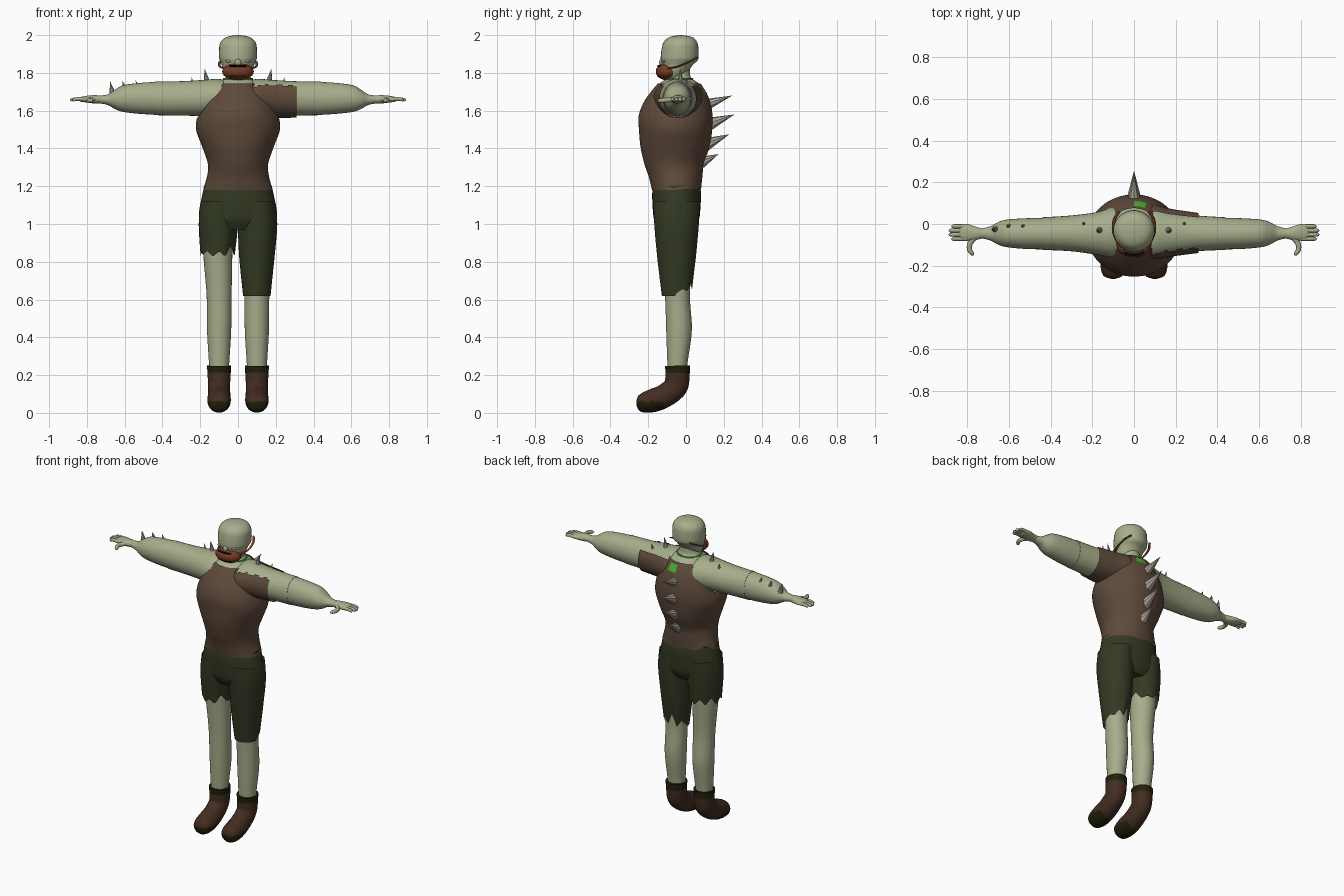
import bpy, bmesh, math, random
from mathutils import Vector

random.seed(4)
if "Cube" in bpy.data.objects:
    bpy.data.objects.remove(bpy.data.objects["Cube"])


def material(name, *rgb):
    col = [(c / 255) ** 2.2 for c in rgb] + [1]
    m = bpy.data.materials.new(name)
    m.use_nodes = True
    m.diffuse_color = col
    bsdf = m.node_tree.nodes["Principled BSDF"]
    bsdf.inputs["Base Color"].default_value = col
    bsdf.inputs["Roughness"].default_value = 0.8
    return m


SKIN = material("pale green skin", 165, 172, 138)
SHIRT = material("brown cloth", 94, 75, 61)
TROUSERS = material("dark green cloth", 54, 60, 40)
BOOT = material("dark brown leather", 68, 48, 38)
CUFF = material("dark olive trim", 38, 37, 18)
MASK = material("rust leather", 116, 62, 42)
GRILL = material("black metal", 22, 20, 20)
BONE = material("bone", 172, 164, 150)
GREEN = material("bright green", 70, 175, 50)


def finish(name, bm, mats, rule=None, smooth=True):
    bmesh.ops.recalc_face_normals(bm, faces=bm.faces)
    if rule:
        for f in bm.faces:
            f.material_index = rule(f.calc_center_median())
    me = bpy.data.meshes.new(name)
    bm.to_mesh(me)
    bm.free()
    for m in mats:
        me.materials.append(m)
    ob = bpy.data.objects.new(name, me)
    bpy.context.collection.objects.link(ob)
    if smooth:
        bpy.ops.object.select_all(action="DESELECT")
        ob.select_set(True)
        bpy.context.view_layer.objects.active = ob
        bpy.ops.object.shade_smooth_by_angle(angle=math.radians(40))
    return ob


def spline(st, sub):
    """Catmull-Rom through stations of (x, y, z, half width, half depth)."""
    out = []
    for i in range(len(st) - 1):
        p0, p1, p2, p3 = (st[max(0, min(len(st) - 1, i + k))] for k in (-1, 0, 1, 2))
        for s in range(sub):
            t = s / sub
            out.append([b + t / 2 * (c - a + t * (2*a - 5*b + 4*c - d + t * (3*(b - c) + d - a)))
                        for a, b, c, d in zip(p0, p1, p2, p3)])
    return out + [list(st[-1])]


def tube(st, side, axis=None, n=32, sub=5, cap=True, hem=None):
    """Skin elliptical rings; hem(angle) raises the first ring and fades upward."""
    rings = spline(st, sub)
    pts = [Vector(r[:3]) for r in rings]
    side = Vector(side)
    bm = bmesh.new()
    loops = []
    for i, r in enumerate(rings):
        t = Vector(axis) if axis else (pts[min(i + 1, len(pts) - 1)] - pts[max(i - 1, 0)]).normalized()
        up = t.cross(side)
        loop = []
        for k in range(n):
            a = math.tau * k / n
            p = pts[i] + side * r[3] * math.cos(a) + up * r[4] * math.sin(a)
            if hem:
                p.z += hem(k / n) * max(0, 1 - (pts[i].z - pts[0].z) / 0.2)
            loop.append(bm.verts.new(p))
        loops.append(loop)
    for lo, hi in zip(loops, loops[1:]):
        for k in range(n):
            bm.faces.new((lo[k], lo[(k + 1) % n], hi[(k + 1) % n], hi[k]))
    if cap:
        bm.faces.new(loops[0])
        bm.faces.new(loops[-1])
    return bm


def upright(st, **kw):
    return tube(st, (1, 0, 0), (0, 0, 1), **kw)


def torn(amp, back_only=False, teeth=17):
    h = [random.uniform(0, 1) * (k % 2 + 0.3) for k in range(teeth)]

    def f(u):
        k, t = int(u * teeth), u * teeth % 1
        v = h[k % teeth] * (1 - t) + h[(k + 1) % teeth] * t
        return amp * v * (not back_only or u < 0.5)
    return f


def ball(name, loc, size, mat):
    bm = bmesh.new()
    bmesh.ops.create_uvsphere(bm, u_segments=24, v_segments=14, radius=1)
    for v in bm.verts:
        v.co = Vector(loc) + Vector(size) * v.co
        v.co = Vector(v.co)
    return finish(name, bm, [mat])


def ellipsoid(name, loc, size, mat):
    bm = bmesh.new()
    bmesh.ops.create_uvsphere(bm, u_segments=24, v_segments=14, radius=1)
    bmesh.ops.scale(bm, vec=size, verts=bm.verts)
    bmesh.ops.translate(bm, vec=loc, verts=bm.verts)
    return finish(name, bm, [mat])


def spike(name, base, tip, r, n=9):
    bm = bmesh.new()
    base, d = Vector(base), Vector(tip) - Vector(base)
    bmesh.ops.create_cone(bm, cap_ends=True, segments=n, radius1=r, radius2=0, depth=d.length)
    q = d.to_track_quat("Z", "Y")
    for v in bm.verts:
        v.co = base + d / 2 + q @ v.co
    finish(name, bm, [BONE], smooth=False)


# torso, bare and clothed
TORSO = [(0, -.05, 1.18, .184, .13), (0, -.055, 1.25, .164, .142), (0, -.063, 1.32, .16, .158),
         (0, -.058, 1.41, .19, .183), (0, -.055, 1.5, .222, .194), (0, -.055, 1.57, .215, .196),
         (0, -.048, 1.64, .19, .178), (0, -.04, 1.7, .155, .146), (0, -.036, 1.745, .12, .112)]
skin_rings = [(x, y, z, a - .01, b - .01) for x, y, z, a, b in TORSO]
skin_rings += [(0, -.035, 1.775, .068, .062), (0, -.032, 1.81, .055, .053), (0, -.035, 1.86, .055, .053)]
finish("body", upright(skin_rings), [SKIN])

bm = upright(TORSO, n=64, cap=False, hem=torn(.035, True))
cut_co, cut_no = Vector((-.15, 0, 1.65)), Vector((-.8, 0, .6))
bmesh.ops.bisect_plane(bm, geom=bm.verts[:] + bm.edges[:] + bm.faces[:], plane_co=cut_co, plane_no=cut_no, clear_outer=True)
finish("shirt", bm, [SHIRT, GREEN],
       lambda c: int(c.y > 0 and 0 < c.x < .055 and 1.69 < c.z < 1.73))

# glowing collar
bm = tube([(.074 * math.cos(a), -.035 + .068 * math.sin(a), 1.768, .006, .006)
           for a in [math.tau * k / 24 for k in range(25)]], (0, 0, 1), n=8, sub=1)
finish("collar", bm, [GREEN])

# head
finish("head", upright([
    (0, -.075, 1.752, .015, .02), (0, -.07, 1.765, .05, .045), (0, -.058, 1.8, .073, .066),
    (0, -.046, 1.84, .085, .08), (0, -.037, 1.862, .094, .095), (0, -.034, 1.88, .1, .1),
    (0, -.032, 1.92, .1, .098), (0, -.03, 1.955, .096, .092), (0, -.028, 1.98, .078, .075),
    (0, -.027, 1.994, .048, .046), (0, -.027, 2, .006, .006)]), [SKIN])
ellipsoid("nose", (0, -.128, 1.855), (.016, .014, .02), SKIN)
ellipsoid("mask", (0, -.1, 1.807), (.084, .06, .046), MASK)
for k in range(4):
    z = 1.785 + k * .017
    bm = tube([(x, -.153 + x * x * 5 - abs(z - 1.807) * -.2, z, .006, .005)
               for x in (-.045, -.02, 0, .02, .045)], (0, 1, 0), n=8, sub=2)
    finish("mask_grill_bar", bm, [GRILL])

# neck, arm and leg parts on both sides
ARM = [(.04, -.04, 1.67, .11, .08), (.1, -.04, 1.668, .12, .1), (.18, -.045, 1.667, .102, .096),
       (.3, -.045, 1.665, .086, .091), (.44, -.046, 1.665, .078, .089)]
FOREARM = [(.44, -.046, 1.665, .076, .087), (.53, -.046, 1.665, .073, .081), (.61, -.045, 1.664, .066, .07),
           (.65, -.045, 1.66, .055, .052), (.69, -.045, 1.658, .034, .028), (.74, -.045, 1.66, .022, .02)]
HAND = [(.72, -.045, 1.66, .022, .02), (.76, -.045, 1.66, .032, .022), (.8, -.04, 1.661, .04, .018),
        (.83, -.04, 1.66, .037, .013), (.84, -.04, 1.66, .015, .006)]


def mirrored(st, s):
    return [(x * s, *rest) for x, *rest in st]


for s, word in ((-1, "right_"), (1, "left_")):
    for part, st in (("upper_arm", ARM), ("forearm", FOREARM), ("hand", HAND)):
        finish(word + part, tube(mirrored(st, s), (0, 1, 0), (1, 0, 0)), [SKIN])
    for k in range(4):
        y, end = -.071 + k * .02, .895 - .012 * abs(k - 1.5)
        finger = [(.8, y, 1.66, .01, .011), (.85, y, 1.662, .01, .01), (end - .008, y, 1.658, .009, .009), (end, y, 1.657, .002, .002)]
        finish(word + "finger", tube(mirrored(finger, s), (0, 1, 0), (1, 0, 0), n=10, sub=3), [SKIN])
    thumb = [(.755, -.055, 1.66, .014, .014), (.785, -.09, 1.657, .013, .013),
             (.79, -.12, 1.655, .012, .012), (.777, -.142, 1.653, .01, .01), (.77, -.15, 1.652, .002, .002)]
    finish(word + "thumb", tube(mirrored(thumb, s), (0, 0, 1), n=12, sub=3), [SKIN])

    strap = [(.07, -.1, 1.822, .004, .008), (.097, -.04, 1.835, .004, .008),
             (.095, .02, 1.86, .004, .008), (.07, .06, 1.882, .004, .008)]
    finish(word + "mask_strap", tube(mirrored(strap, s), (0, 0, 1), n=8), [MASK])
    ellipsoid(word + "eye", (s * .05, -.117, 1.862), (.014, .008, .007), BONE)

    leg = [(.1, -.045, .2, .05, .05), (.1, -.045, .27, .054, .054), (.1, -.037, .44, .064, .068),
           (.1, -.045, .62, .066, .066), (.107, -.047, .84, .077, .08), (.107, -.047, .95, .08, .085)]
    finish(word + "leg", upright(mirrored(leg, s)), [SKIN])

    # trouser legs of unequal length
    trouser = [(.1, -.048, .62, .073, .08), (.1, -.05, .83, .094, .103), (.104, -.05, 1, .104, .118), (.1, -.05, 1.12, .095, .122)]
    if s < 0:
        trouser[:2] = [(.108, -.05, .825, .091, .103)]
    hem = torn(.05) if s < 0 else torn(.09, True)
    finish(word + "trouser_leg", upright(mirrored(trouser, s), n=48, cap=False, hem=hem), [TROUSERS])

    # boots with trimmed cuff and toe
    boot = [(.1, -.045, .25, .064, .066), (.1, -.045, .2, .061, .064), (.1, -.055, .14, .058, .064),
            (.1, -.11, .092, .06, .062), (.1, -.17, .067, .062, .062), (.1, -.22, .055, .058, .054),
            (.1, -.25, .054, .044, .04), (.1, -.263, .054, .01, .01)]
    bm = tube(mirrored(boot, s), (1, 0, 0))
    finish(word + "boot", bm, [BOOT, CUFF],
           lambda c: int(c.z > .215 or (c.z < .06 and c.y < -.12)))

    # shoulder spikes
    spike(word + "shoulder_spike", (s * .165, -.03, 1.755), (s * .178, -.03, 1.825), .016)
    spike(word + "small_shoulder_spike", (s * .24, 0, 1.735), (s * .245, .005, 1.775), .01)

# trouser seat
finish("trouser_seat", upright([(0, -.05, .97, .17, .09), (0, -.05, 1.02, .205, .118), (0, -.05, 1.08, .204, .126),
                                (0, -.05, 1.15, .19, .129), (0, -.05, 1.205, .178, .126)], n=48), [TROUSERS])

# torn sleeve, open along the top of the left arm
bm = tube([(.05, -.04, 1.668, .118, .09), (.1, -.04, 1.667, .13, .106), (.18, -.042, 1.666, .114, .105),
           (.31, -.043, 1.664, .096, .101)], (0, 1, 0), (1, 0, 0), n=64, cap=False)
bmesh.ops.delete(bm, geom=[f for f in bm.faces if f.calc_center_median().z > 1.74 - random.uniform(0, .012)], context="FACES")
finish("left_sleeve", bm, [SHIRT])

# spine and right arm spikes
for y, z, ty, tz, r in ((.09, 1.625, .245, 1.68, .036), (.115, 1.525, .257, 1.58, .038),
                        (.105, 1.42, .23, 1.475, .036), (.08, 1.325, .172, 1.37, .033)):
    spike("spine_spike", (0, y, z), (0, ty, tz), r)
for x, y, z, h, r in ((-.665, -.025, 1.69, .065, .017), (-.6, -.01, 1.715, .045, .012), (-.53, -.01, 1.725, .035, .01)):
    spike("right_arm_spike", (x, y, z), (x - .012, y, z + h), r)
